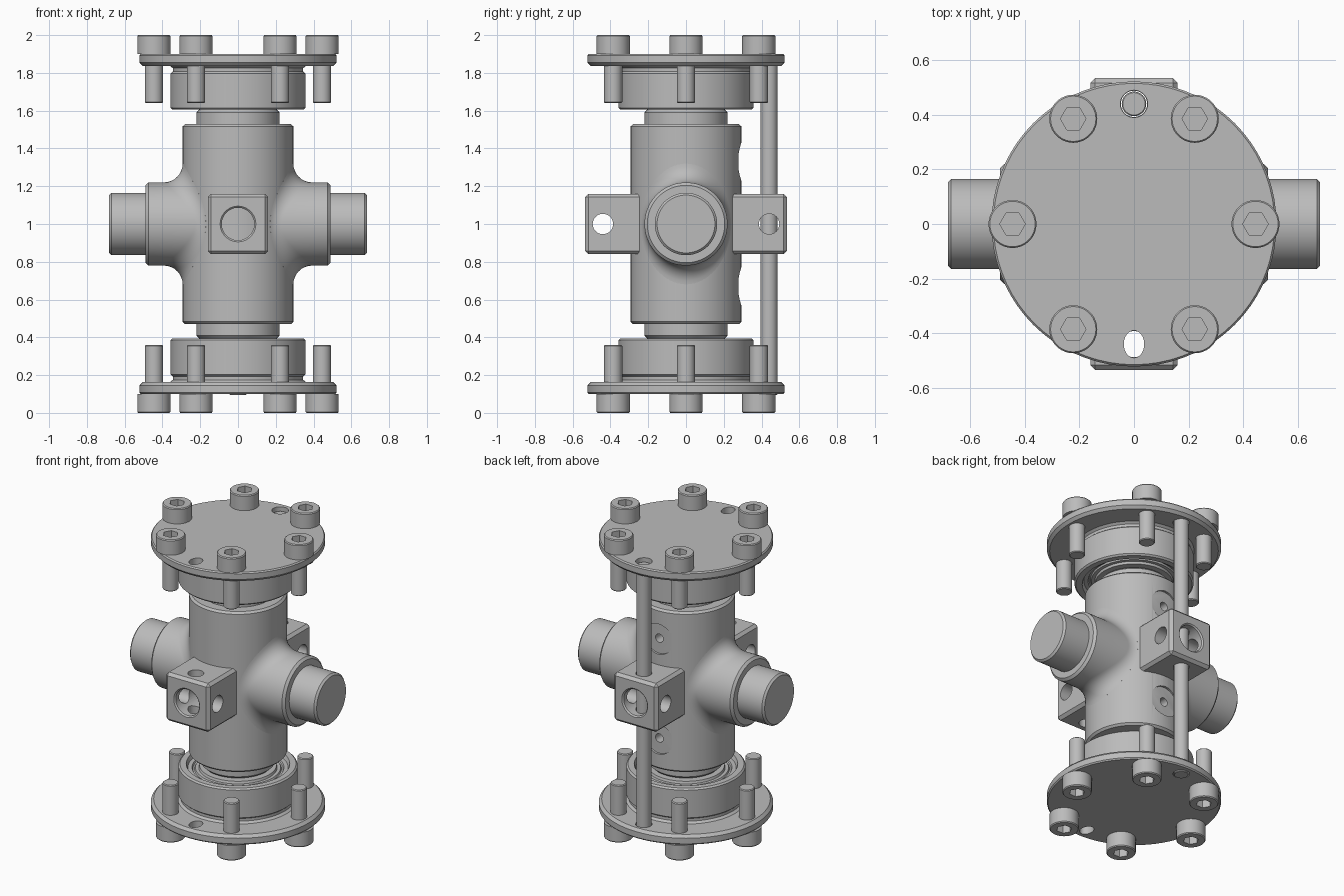
import bpy, bmesh
from math import pi, sin, cos, sqrt
from mathutils import Matrix, Vector

if "Cube" in bpy.data.objects:
    bpy.data.objects.remove(bpy.data.objects["Cube"])

steel = bpy.data.materials.new("steel grey")
steel.use_nodes = True
GREY = (0.5, 0.5, 0.5, 1)
steel.diffuse_color = GREY
steel.node_tree.nodes["Principled BSDF"].inputs["Base Color"].default_value = GREY

ALONG_X = Matrix.Rotation(pi / 2, 4, 'Y')
ALONG_Y = Matrix.Rotation(-pi / 2, 4, 'X')
FLIP = Matrix.Translation((0, 0, 2)) @ Matrix.Diagonal((1, 1, -1, 1))


def finish(name, bm):
    bmesh.ops.remove_doubles(bm, verts=bm.verts, dist=1e-5)
    bmesh.ops.recalc_face_normals(bm, faces=bm.faces)
    mesh = bpy.data.meshes.new(name)
    bm.to_mesh(mesh)
    bm.free()
    mesh.materials.append(steel)
    ob = bpy.data.objects.new(name, mesh)
    bpy.context.scene.collection.objects.link(ob)
    return ob


def skin(name, rings, matrix=Matrix()):
    """Closed solid through a list of equal-length point rings."""
    bm = bmesh.new()
    rows = [[bm.verts.new(matrix @ Vector(p)) for p in ring] for ring in rings]
    n = len(rows[0])
    for a, b in zip(rows, rows[1:]):
        for i in range(n):
            j = (i + 1) % n
            bm.faces.new((a[i], a[j], b[j], b[i]))
    bm.faces.new(rows[0])
    bm.faces.new(rows[-1])
    return finish(name, bm)


def ring(r, z, n):
    return [(r * cos(2 * pi * i / n), r * sin(2 * pi * i / n), z) for i in range(n)]


def lathe(name, profile, matrix=Matrix(), n=64):
    return skin(name, [ring(r, z, n) for r, z in profile], matrix)


def rod(name, r, z0, z1, matrix=Matrix(), n=32, c=0.0):
    prof = [(r, z0), (r, z1)]
    if c:
        prof = [(r - c, z0), (r, z0 + c), (r, z1 - c), (r - c, z1)]
    return lathe(name, prof, matrix, n)


def cut(ob, cutters):
    """Subtract the cutters, then discard them."""
    for c in cutters:
        c.hide_render = True
        m = ob.modifiers.new("cut", 'BOOLEAN')
        m.operation, m.solver, m.object = 'DIFFERENCE', 'EXACT', c
    bpy.context.view_layer.update()
    dg = bpy.context.evaluated_depsgraph_get()
    mesh = bpy.data.meshes.new_from_object(ob.evaluated_get(dg))
    ob.modifiers.clear()
    ob.data = mesh
    for c in cutters:
        bpy.data.objects.remove(c)
    return ob


def smooth(ob):
    bpy.ops.object.select_all(action='DESELECT')
    bpy.context.view_layer.objects.active = ob
    ob.select_set(True)
    bpy.ops.object.shade_smooth_by_angle(angle=0.5)
    ob.select_set(False)


# Central barrel with stepped shaft ends
BODY_R, ARM_R, FILLET = 0.293, 0.22, 0.1
half = [(0.15, 0.2), (0.15, 0.395), (0.205, 0.395), (0.22, 0.41), (0.22, 0.47),
        (0.28, 0.47), (BODY_R, 0.483)]
body = lathe("barrel", half + [(r, 2 - z) for r, z in reversed(half)], n=96)

# Spot faces and small holes on the back of the barrel
cutters = []
for z in (0.67, 1.33):
    at = Matrix.Translation((0, 0, z)) @ ALONG_Y
    cutters.append(rod("spot_cutter", 0.1, 0.278, 0.4, at))
    cutters.append(rod("hole_cutter", 0.028, 0.2, 0.35, at))
cut(body, cutters)


# Side arms, blended into the barrel by a rolling-ball fillet
def arm_rings(n=72, steps=8):
    rows = [[] for _ in range(steps + 1)]
    for i in range(n):
        t = 2 * pi * i / n
        y, z = (ARM_R + FILLET) * cos(t), (ARM_R + FILLET) * sin(t)
        x = sqrt((BODY_R + FILLET) ** 2 - y * y)
        centre = Vector((x, y, z))
        to_body = -Vector((x, y, 0)).normalized()
        to_arm = -Vector((0, cos(t), sin(t)))
        for k in range(steps + 1):
            d = to_body.slerp(to_arm, k / steps)
            rows[k].append(centre + d * FILLET)
    rows.insert(0, [Vector((0.1, p.y * 0.8, 1e-4 + (p.z) * 0.8)) for p in rows[0]])
    tip = [(0.22, 0.475), (0.205, 0.49), (0.165, 0.49), (0.165, 0.67), (0.153, 0.682)]
    for r, x in tip:
        rows.append([(x, r * cos(2 * pi * i / n), r * sin(2 * pi * i / n)) for i in range(n)])
    return rows


for side, s in (("left", 1), ("right", -1)):
    skin("arm_" + side, arm_rings(),
         Matrix.Translation((0, 0, 1)) @ Matrix.Diagonal((s, 1, 1, 1)))

# Front and back clamp blocks with crossing holes
for side, s in (("front", -1), ("back", 1)):
    bm = bmesh.new()
    bmesh.ops.create_cube(bm, size=1, matrix=Matrix.Translation((0, s * 0.38, 1))
                          @ Matrix.Diagonal((0.32, 0.31, 0.32, 1)))
    outer = [e for e in bm.edges if any(v.co.y * s > 0.5 for v in e.verts)
             or abs(e.verts[0].co.y - e.verts[1].co.y) > 0.1]
    bmesh.ops.bevel(bm, geom=outer, offset=0.018, segments=1, affect='EDGES')
    block = finish("block_" + side, bm)
    out = Matrix.Translation((0, 0, 1)) @ Matrix.Diagonal((1, s, 1, 1))
    cut(block, [
        lathe("bore_cutter", [(0.086, 0.2), (0.086, 0.527), (0.1, 0.54)], out @ ALONG_Y, 40),
        rod("side_cutter", 0.054, -0.3, 0.3, out @ Matrix.Translation((0, 0.44, 0)) @ ALONG_X),
        rod("rod_cutter", 0.048, -0.3, 0.3, out @ Matrix.Translation((0, 0.44, 0)))])

# Long guide rod at the back
rod("guide_rod", 0.045, 0.094, 1.875, Matrix.Translation((0, 0.44, 0)), c=0.004)

# End assemblies: flange, bearing and a circle of socket bolts
for end, M in (("bottom", Matrix()), ("top", FLIP)):
    flange = lathe("flange_" + end, [(0.515, 0.1), (0.522, 0.108), (0.522, 0.145),
                                     (0.505, 0.163), (0.36, 0.163), (0.345, 0.175),
                                     (0.345, 0.21)], M, 72)
    cut(flange, [rod("slot_cutter", 0.05, 0, 0.3, M @ Matrix.Translation((0, y, 0))
                     @ Matrix.Diagonal((0.75 if y < 0 else 1, 1, 1, 1)))
                 for y in (-0.44, 0.44)])
    lathe("bearing_" + end, [(0.345, 0.193), (0.357, 0.203), (0.357, 0.385), (0.347, 0.395),
                             (0.31, 0.395), (0.3, 0.37), (0.275, 0.37), (0.27, 0.36),
                             (0.26, 0.36), (0.255, 0.37), (0.235, 0.37), (0.23, 0.385),
                             (0.14, 0.385)], M, 72)
    for k in range(6):
        at = M @ Matrix.Translation((0.445 * cos(k * pi / 3), 0.445 * sin(k * pi / 3), 0))
        bolt = lathe(f"bolt_{end}_{k + 1}", [(0.045, 0.05), (0.045, 0), (0.083, 0),
                                             (0.088, 0.006), (0.088, 0.1), (0.048, 0.1),
                                             (0.048, 0.355), (0.043, 0.36)], at, 36)
        # Hexagonal socket: square off the inner rings
        inv = at.inverted()
        for v in bolt.data.vertices:
            p = inv @ v.co
            flat = Vector((p.x, p.y))
            if flat.length < 0.046 and p.z < 0.06:
                a = (Vector((1, 0)).angle_signed(flat) + 4 * pi) % (pi / 3) - pi / 6
                flat *= 0.9 / cos(a)
                v.co = at @ Vector((flat.x, flat.y, p.z))

for ob in list(bpy.context.scene.objects):
    if ob.type == 'MESH':
        smooth(ob)
